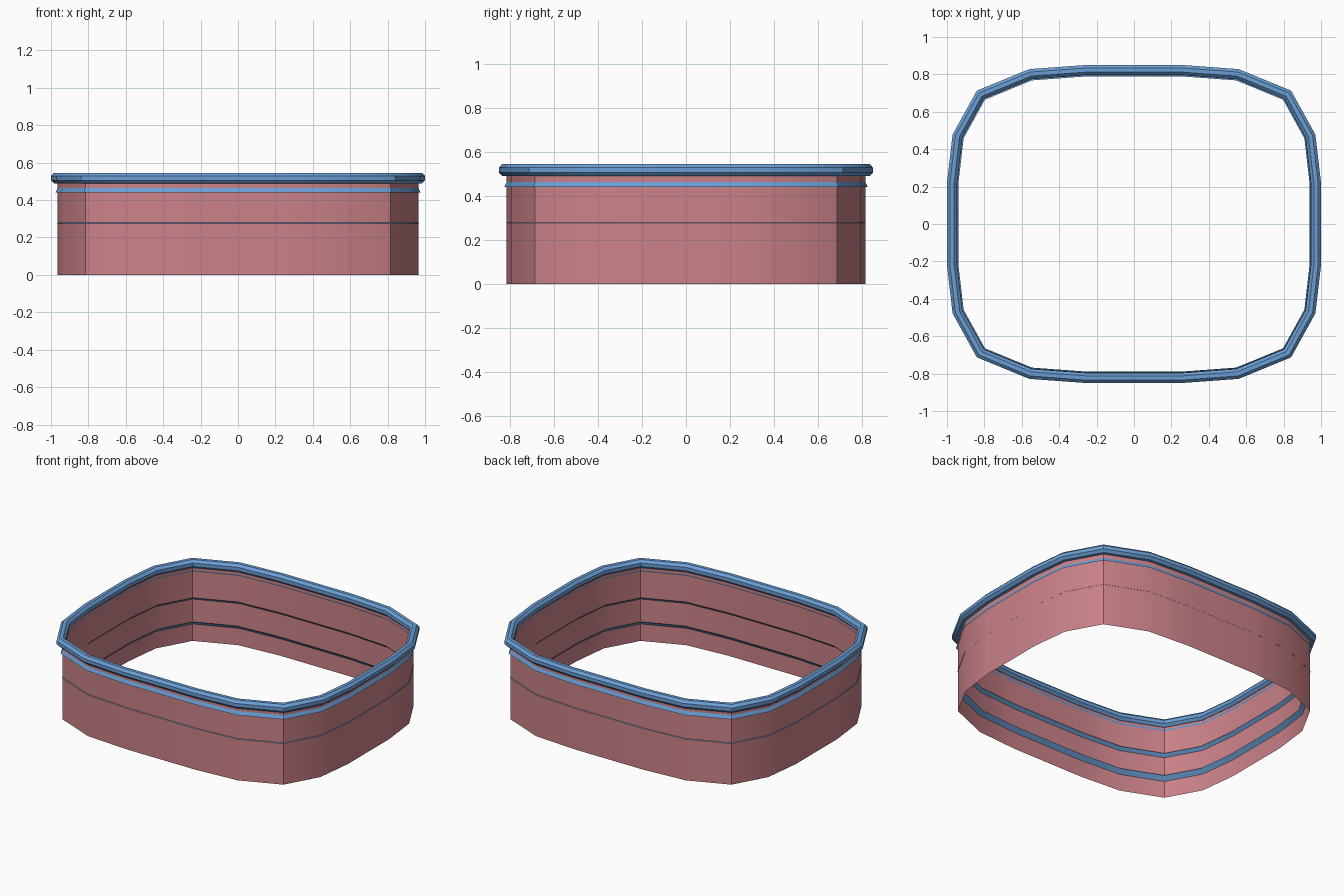
import bpy
import math
from mathutils import Vector

cube = bpy.data.objects.get("Cube")
if cube:
    bpy.data.objects.remove(cube, do_unlink=True)


def material(name, rgb):
    mat = bpy.data.materials.new(name)
    mat.use_nodes = True
    mat.diffuse_color = (*rgb, 1)
    mat.node_tree.nodes["Principled BSDF"].inputs["Base Color"].default_value = (*rgb, 1)
    return mat


pink = material("dusty pink", (0.60, 0.225, 0.25))
blue = material("steel blue", (0.147, 0.342, 0.66))

# One quarter of the rounded outline, mirrored into a counterclockwise loop
quarter = [Vector(p) for p in
           ((1.0, 0.22), (0.97, 0.478), (0.84, 0.713), (0.56, 0.828), (0.26, 0.85))]
half = quarter + [Vector((-p.x, p.y)) for p in reversed(quarter)]
outline = half + [-p for p in half]


def offset_outline(distance):
    """Move the outline outward by distance, with mitred corners."""
    result = []
    count = len(outline)
    for i, p in enumerate(outline):
        before = (p - outline[i - 1]).normalized()
        after = (outline[(i + 1) % count] - p).normalized()
        n1 = Vector((before.y, -before.x))
        n2 = Vector((after.y, -after.x))
        result.append(p + (n1 + n2) * distance / (1 + n1.dot(n2)))
    return result


def sweep(name, profile, mat, closed=False):
    """Carry a section of (offset, height) points round the outline."""
    verts, faces = [], []
    count = len(outline)
    for distance, z in profile:
        verts += [(p.x, p.y, z) for p in offset_outline(distance)]
    rows = len(profile)
    for r in range(rows if closed else rows - 1):
        a, b = r * count, (r + 1) % rows * count
        for i in range(count):
            j = (i + 1) % count
            faces.append((a + i, a + j, b + j, b + i))
    mesh = bpy.data.meshes.new(name)
    mesh.from_pydata(verts, [], faces)
    mesh.materials.append(mat)
    obj = bpy.data.objects.new(name, mesh)
    bpy.context.collection.objects.link(obj)
    bpy.ops.object.select_all(action="DESELECT")
    obj.select_set(True)
    bpy.context.view_layer.objects.active = obj
    bpy.ops.object.shade_smooth_by_angle(angle=math.radians(30))
    return obj


# Thin open wall
WALL = -0.035
sweep("wall", [(WALL, 0), (WALL, 0.51)], pink)

# Rolled rim with an eight-sided section
rim = []
for k in range(8):
    a = math.radians(22.5 + 45 * k)
    rim.append((-0.027 + 0.0292 * math.cos(a), 0.517 + 0.03 * math.sin(a)))
sweep("rolled_rim", rim, blue, closed=True)

# Slanted sealing bands, rising inward through the wall
bands = {
    "upper_band": ((0.011, 0.44), (-0.004, 0.472)),
    "middle_band": ((0.003, 0.276), (-0.02, 0.298)),
    "lower_band": ((0.0, 0.113), (-0.026, 0.14)),
}
for name, section in bands.items():
    sweep(name, [(WALL + d, z) for d, z in section], blue)
